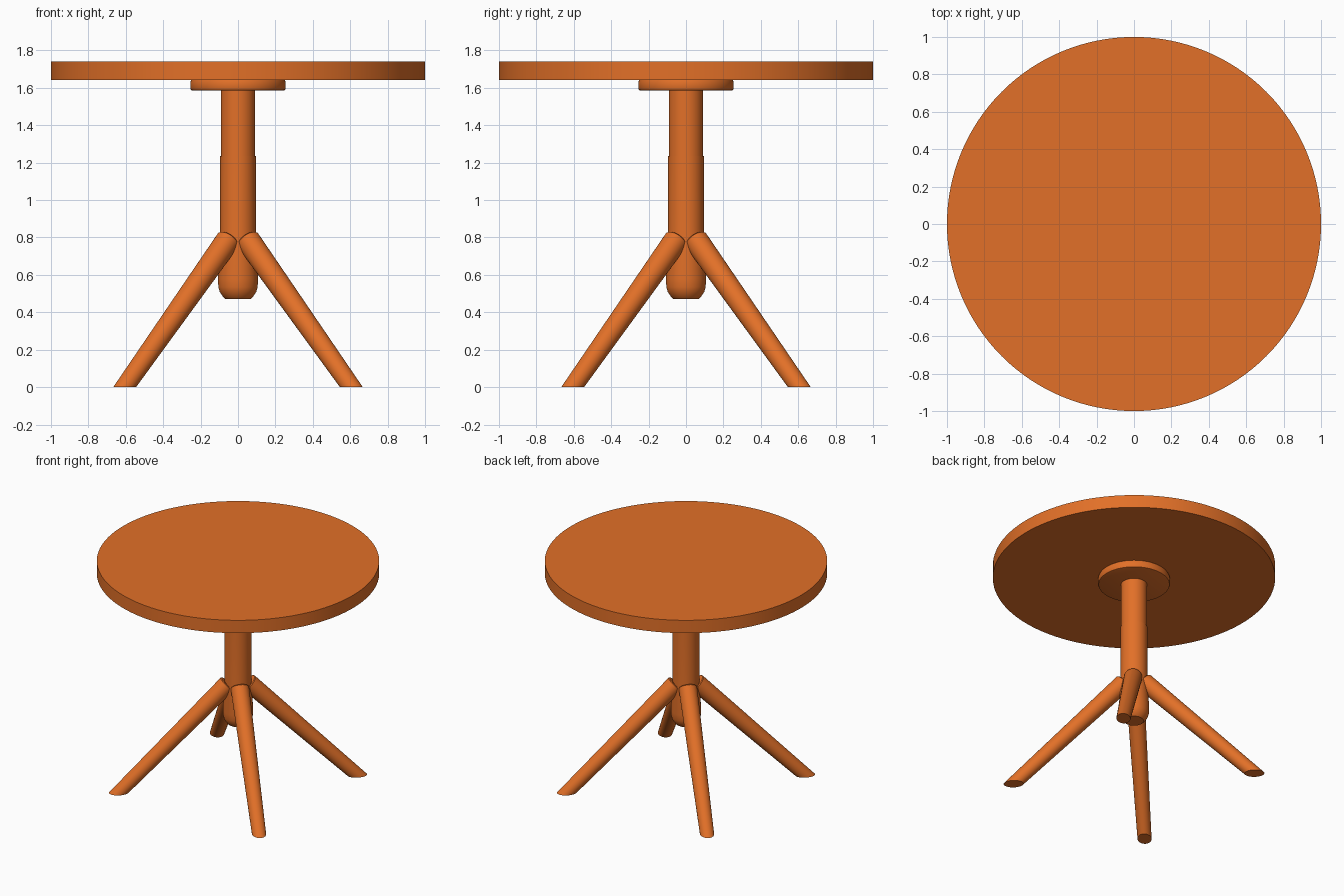
import bpy, bmesh, math
from mathutils import Vector

if "Cube" in bpy.data.objects:
    bpy.data.objects.remove(bpy.data.objects["Cube"])

wood = bpy.data.materials.new("orange wood")
wood.diffuse_color = (0.76, 0.162, 0.021, 1)
wood.use_nodes = True
wood.node_tree.nodes["Principled BSDF"].inputs["Base Color"].default_value = wood.diffuse_color


def finish(name, bm):
    bmesh.ops.recalc_face_normals(bm, faces=bm.faces)
    me = bpy.data.meshes.new(name)
    bm.to_mesh(me)
    bm.free()
    ob = bpy.data.objects.new(name, me)
    bpy.context.collection.objects.link(ob)
    me.materials.append(wood)
    bpy.ops.object.select_all(action='DESELECT')
    ob.select_set(True)
    bpy.context.view_layer.objects.active = ob
    bpy.ops.object.shade_smooth_by_angle(angle=math.radians(35))
    return ob


def loft(profile, sides):
    """Rings of (radius, height) around z, capped at both ends."""
    bm = bmesh.new()
    rings = []
    for r, z in profile:
        rings.append([bm.verts.new((r * math.cos(2 * math.pi * i / sides),
                                    r * math.sin(2 * math.pi * i / sides), z))
                      for i in range(sides)])
    for a, b in zip(rings, rings[1:]):
        for i in range(sides):
            j = (i + 1) % sides
            bm.faces.new((a[i], a[j], b[j], b[i]))
    bm.faces.new(rings[0][::-1])
    bm.faces.new(rings[-1])
    return bm


# round top and the mounting plate under it
finish("tabletop", loft([(1, 1.642), (1, 1.742)], 128))
finish("mounting_plate", loft([(0.243, 1.585), (0.251, 1.588), (0.255, 1.596),
                               (0.255, 1.63), (0.25, 1.642)], 64))

# central column: slim upper tube in a slightly wider, rounded lower post
finish("upper_column", loft([(0.092, 1.1), (0.092, 1.6)], 48))
finish("lower_column", loft([(0.068, 0.472), (0.08, 0.482), (0.098, 0.51),
                             (0.105, 0.535), (0.107, 0.58), (0.095, 0.85),
                             (0.095, 1.235)], 48))

# four tapered splayed legs on the diagonals, cut flat at the floor
top = Vector((0.052, 0.052, 0.787))
foot = Vector((0.677, 0.677, -0.1))
axis = top - foot
length = axis.length
for k, name in enumerate(("back_right_leg", "back_left_leg",
                          "front_left_leg", "front_right_leg")):
    bm = loft([(0.048, 0), (0.0655, length - 0.006), (0.061, length)], 32)
    rot = axis.to_track_quat('Z', 'Y').to_matrix()
    bmesh.ops.rotate(bm, verts=bm.verts, cent=(0, 0, 0), matrix=rot)
    bmesh.ops.translate(bm, verts=bm.verts, vec=foot)
    cut = bmesh.ops.bisect_plane(bm, geom=bm.verts[:] + bm.edges[:] + bm.faces[:],
                                 plane_co=(0, 0, 0), plane_no=(0, 0, -1),
                                 clear_outer=True)
    rim = [e for e in cut["geom_cut"] if isinstance(e, bmesh.types.BMEdge)]
    bmesh.ops.contextual_create(bm, geom=rim)
    for v in bm.verts:
        x, y = v.co.xy
        c, s = ((1, 0), (0, 1), (-1, 0), (0, -1))[k]
        v.co.xy = (c * x - s * y, s * x + c * y)
    finish(name, bm)
